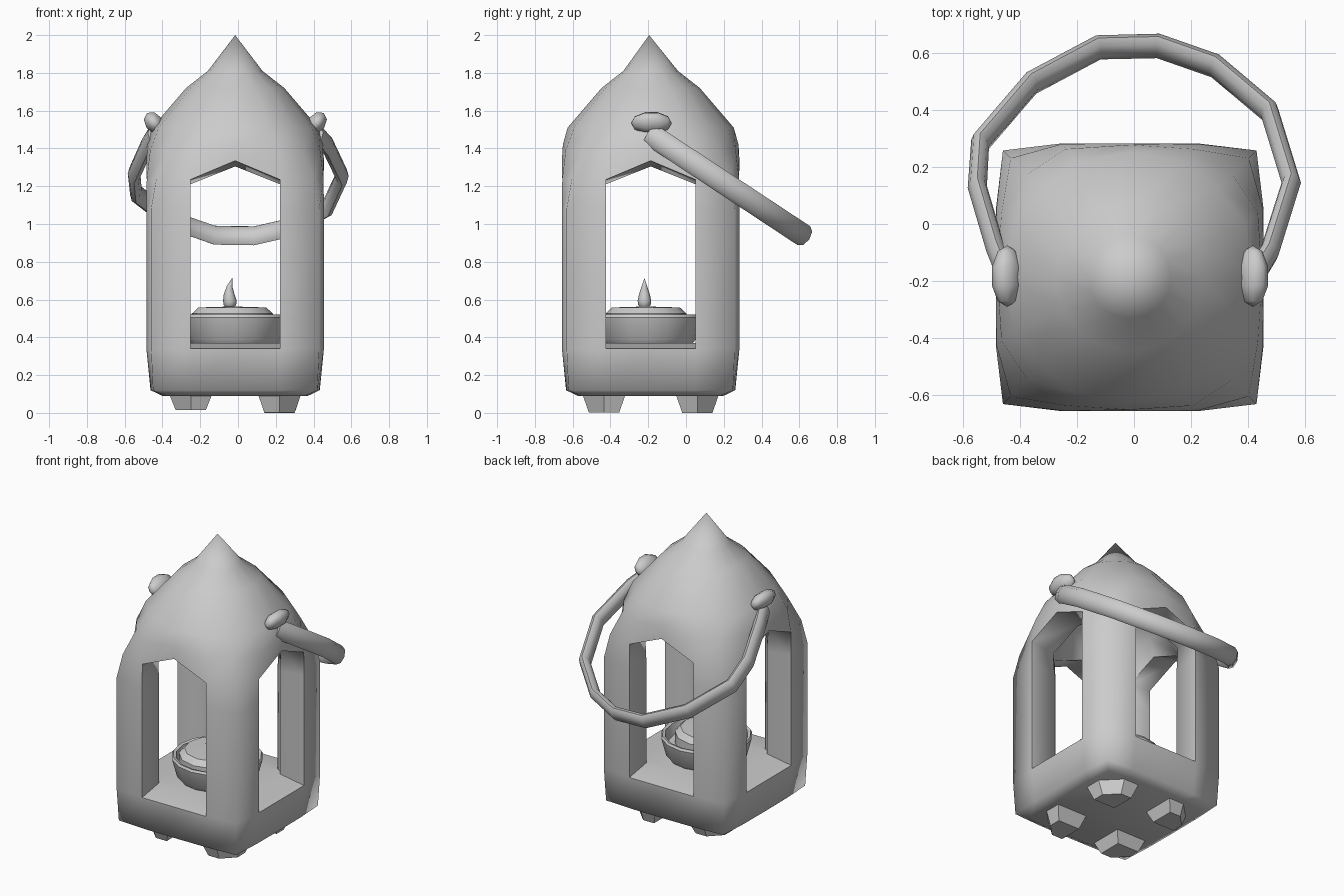
import bpy, bmesh, math
from mathutils import Vector, Matrix

if "Cube" in bpy.data.objects:
    bpy.data.objects.remove(bpy.data.objects["Cube"])

CX, CY = -0.015, -0.187   # lantern axis


def finish(name, bm, angle=40):
    loose = [v for v in bm.verts if not v.link_faces]
    bmesh.ops.delete(bm, geom=loose, context='VERTS')
    bmesh.ops.recalc_face_normals(bm, faces=bm.faces[:])
    me = bpy.data.meshes.new(name)
    bm.to_mesh(me)
    bm.free()
    for p in me.polygons:
        p.use_smooth = True
    me.set_sharp_from_angle(angle=math.radians(angle))
    ob = bpy.data.objects.new(name, me)
    bpy.context.collection.objects.link(ob)
    return ob


def bridge(bm, a, b, cols=None):
    n = len(a)
    for i in (range(n) if cols is None else cols):
        j = (i + 1) % n
        bm.faces.new((a[i], a[j], b[j], b[i]))


def fan(bm, ring, tip):
    for i in range(len(ring)):
        bm.faces.new((ring[i], ring[(i + 1) % len(ring)], tip))


def square_ring(bm, z, m, e, t, c, zmid=None):
    """16-point rounded square: side middle, window edge, corner, window edge."""
    out = []
    for k in range(4):
        rot = Matrix.Rotation(k * math.pi / 2, 2)
        for i, p in enumerate(((0, -m), (t, -e), (c, -c), (e, -t))):
            q = rot @ Vector(p)
            zz = zmid if (i == 0 and zmid) else z
            out.append(bm.verts.new((q.x + CX, q.y + CY, zz)))
    return out


def lathe(name, prof, cx, cy, n=16, angle=40):
    """Profile rows are (radius, z, sideways shift)."""
    bm = bmesh.new()
    rings = []
    for r, z, dx in prof:
        rings.append([bm.verts.new((cx + dx + r * math.cos(2 * math.pi * i / n),
                                    cy + r * math.sin(2 * math.pi * i / n), z))
                      for i in range(n)])
    for a, b in zip(rings, rings[1:]):
        bridge(bm, a, b)
    bm.faces.new(rings[0])
    bm.faces.new(rings[-1])
    bmesh.ops.remove_doubles(bm, verts=bm.verts[:], dist=1e-5)
    return finish(name, bm, angle)


# Lantern body: outer and inner shells joined around four arched windows
T = 0.2375
bm = bmesh.new()
outer = [square_ring(bm, *r) for r in (
    (0.09, 0.385, 0.385, 0.2, 0.37),
    (0.12, 0.448, 0.446, T, 0.435),
    (0.34, 0.47, 0.47, T, 0.445),
    (1.08, 0.47, 0.47, T, 0.445),
    (1.235, 0.47, 0.468, T, 0.418, 1.335),
    (1.39, 0.465, 0.45, 0.225, 0.36, 1.42),
    (1.51, 0.44, 0.405, 0.19, 0.31),
    (1.72, 0.26, 0.237, 0.108, 0.184),
    (1.81, 0.145, 0.134, 0.056, 0.103))]
inner = [square_ring(bm, *r) for r in (
    (0.37, 0.29, 0.29, T, 0.27),
    (1.06, 0.29, 0.29, T, 0.27),
    (1.21, 0.30, 0.30, T, 0.27, 1.305),
    (1.42, 0.27, 0.25, 0.13, 0.2))]
window = [i for i in range(16) if i % 4 in (3, 0)]
posts = [i for i in range(16) if i % 4 in (1, 2)]
for shell, rows in ((outer, (2, 3)), (inner, (0, 1))):
    for i in range(len(shell) - 1):
        bridge(bm, shell[i], shell[i + 1], posts if i in rows else None)
bridge(bm, outer[2], inner[0], window)      # sills
bridge(bm, outer[4], inner[2], window)      # arches
for i in range(16):                         # jambs
    if i % 4 in (1, 3):
        for o in (2, 3):
            bm.faces.new((outer[o][i], outer[o + 1][i], inner[o - 1][i], inner[o - 2][i]))
bm.faces.new(outer[0])
bm.faces.new(inner[0])
fan(bm, outer[-1], bm.verts.new((CX, CY - 0.008, 2.0)))
fan(bm, inner[-1], bm.verts.new((CX, CY, 1.62)))
finish("lantern_body", bm, 78)

# Four tapered feet with a cut outer corner
for sx in (-1, 1):
    for sy in (-1, 1):
        bm = bmesh.new()
        rings = []
        for h, z in ((0.118, 0.11), (0.08, 0.008 - 0.007 * sx if sy < 0 else 0.008 - 0.008 * sx)):
            rings.append([bm.verts.new((CX + sx * (0.235 + h * u), CY + sy * (0.247 + h * v), z))
                          for u, v in ((-1, -1), (1, -1), (1, 0), (0, 1), (-1, 1))])
        bridge(bm, *rings)
        for r in rings:
            bm.faces.new(r)
        finish("foot", bm, 30)

# Candle dish, wax and flame
lathe("candle_dish", ((0.225, 0.36, 0), (0.25, 0.39, 0), (0.28, 0.505, 0), (0.272, 0.52, 0),
                      (0.255, 0.515, 0), (0.235, 0.45, 0)), CX, CY - 0.01)
lathe("candle_wax", ((0.215, 0.44, 0), (0.215, 0.525, 0), (0.18, 0.558, 0), (0.05, 0.562, 0)),
      CX - 0.015, CY - 0.025, 12)
lathe("flame", ((0.02, 0.555, 0), (0.033, 0.572, 0), (0.036, 0.595, 0), (0.028, 0.63, -0.004),
                (0.015, 0.67, -0.002), (0.0, 0.715, 0.013)), -0.043, -0.22, 8, 60)

# Carrying handle: oval section swept along a tilted arc
path = [Vector((x, y, 1.35 - 0.66 * y)) for x, y in (
    (-0.445, -0.19), (-0.485, -0.09), (-0.55, 0.13), (-0.54, 0.285), (-0.36, 0.495), (-0.125, 0.62),
    (0.085, 0.625), (0.285, 0.555), (0.475, 0.395), (0.552, 0.145), (0.475, -0.1), (0.42, -0.19))]
normal = Vector((0, 0.55, 0.835)).normalized()
bm = bmesh.new()
rings = []
for i, p in enumerate(path):
    tan = path[min(i + 1, len(path) - 1)] - path[max(i - 1, 0)]
    side = tan.normalized().cross(normal)
    rings.append([bm.verts.new(p + side * 0.034 * math.cos(a) + normal * 0.06 * math.sin(a))
                  for a in (math.pi * k / 4 for k in range(8))])
for a, b in zip(rings, rings[1:]):
    bridge(bm, a, b)
bm.faces.new(rings[0])
bm.faces.new(rings[-1])
finish("handle", bm, 50)

# Pivot knobs resting on the roof
for sx, x in ((-1, -0.445), (1, 0.417)):
    bm = bmesh.new()
    mat = (Matrix.Translation((x, -0.183, 1.535)) @ Matrix.Rotation(sx * math.radians(35), 4, 'Y')
           @ Matrix.Diagonal((0.05, 0.108, 0.068, 1)) @ Matrix.Rotation(math.pi / 2, 4, 'X'))
    bmesh.ops.create_uvsphere(bm, u_segments=8, v_segments=5, radius=1, matrix=mat)
    finish("handle_knob", bm, 60)
